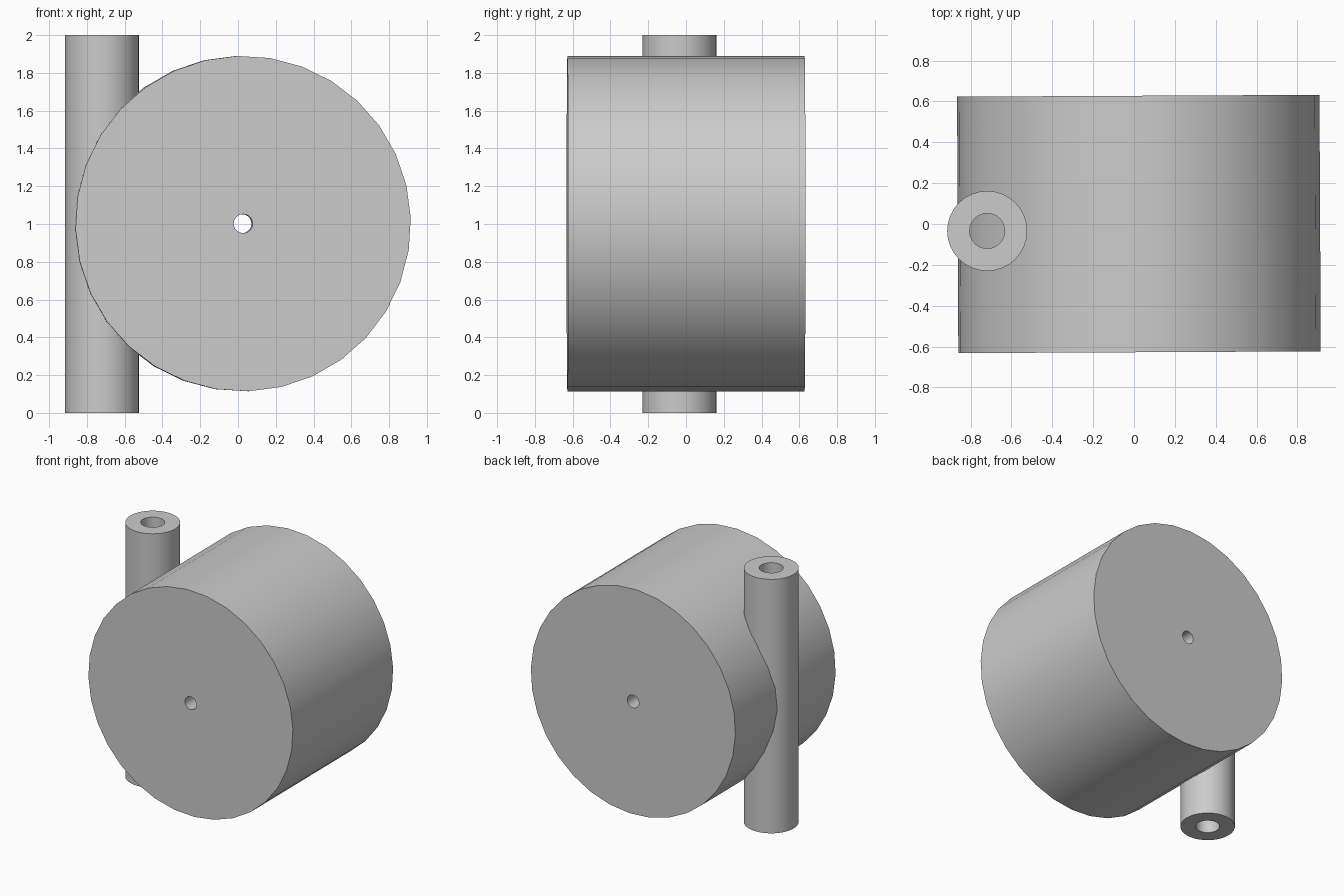
import bpy, bmesh, math
from mathutils import Matrix

if "Cube" in bpy.data.objects:
    bpy.data.objects.remove(bpy.data.objects["Cube"])

grey = bpy.data.materials.new("plain grey")
grey.diffuse_color = (0.6, 0.6, 0.6, 1)
grey.use_nodes = True
grey.node_tree.nodes["Principled BSDF"].inputs["Base Color"].default_value = grey.diffuse_color


def tube(name, outer, inner, length, matrix, sides=32, phase=0.0):
    """Hollow cylinder centred on its local z axis."""
    bm = bmesh.new()

    def ring(r, z):
        return [bm.verts.new((r * math.cos(phase + math.tau * i / sides),
                              r * math.sin(phase + math.tau * i / sides), z))
                for i in range(sides)]

    h = length / 2
    # Profile loops: outer bottom, outer top, inner top, inner bottom
    loops = [ring(outer, -h), ring(outer, h), ring(inner, h), ring(inner, -h)]
    for k in range(4):
        a, b = loops[k], loops[(k + 1) % 4]
        for i in range(sides):
            j = (i + 1) % sides
            bm.faces.new((a[i], a[j], b[j], b[i]))
    bmesh.ops.recalc_face_normals(bm, faces=bm.faces)
    mesh = bpy.data.meshes.new(name)
    bm.to_mesh(mesh)
    bm.free()
    mesh.materials.append(grey)
    obj = bpy.data.objects.new(name, mesh)
    bpy.context.collection.objects.link(obj)
    obj.matrix_world = matrix
    bpy.ops.object.select_all(action='DESELECT')
    obj.select_set(True)
    bpy.context.view_layer.objects.active = obj
    bpy.ops.object.shade_smooth_by_angle(angle=math.radians(30))
    return obj


# Large drum lying along y, turned very slightly about z, with a narrow bore
drum_pose = (Matrix.Translation((0.024, 0, 1.002))
             @ Matrix.Rotation(0.005, 4, 'Z')
             @ Matrix.Rotation(math.pi / 2, 4, 'X'))
tube("drum", 0.888, 0.05, 1.256, drum_pose, phase=math.radians(2))

# Upright pipe sunk into the side of the drum
tube("upright_pipe", 0.196, 0.086, 2.0, Matrix.Translation((-0.719, -0.034, 1.0)))
